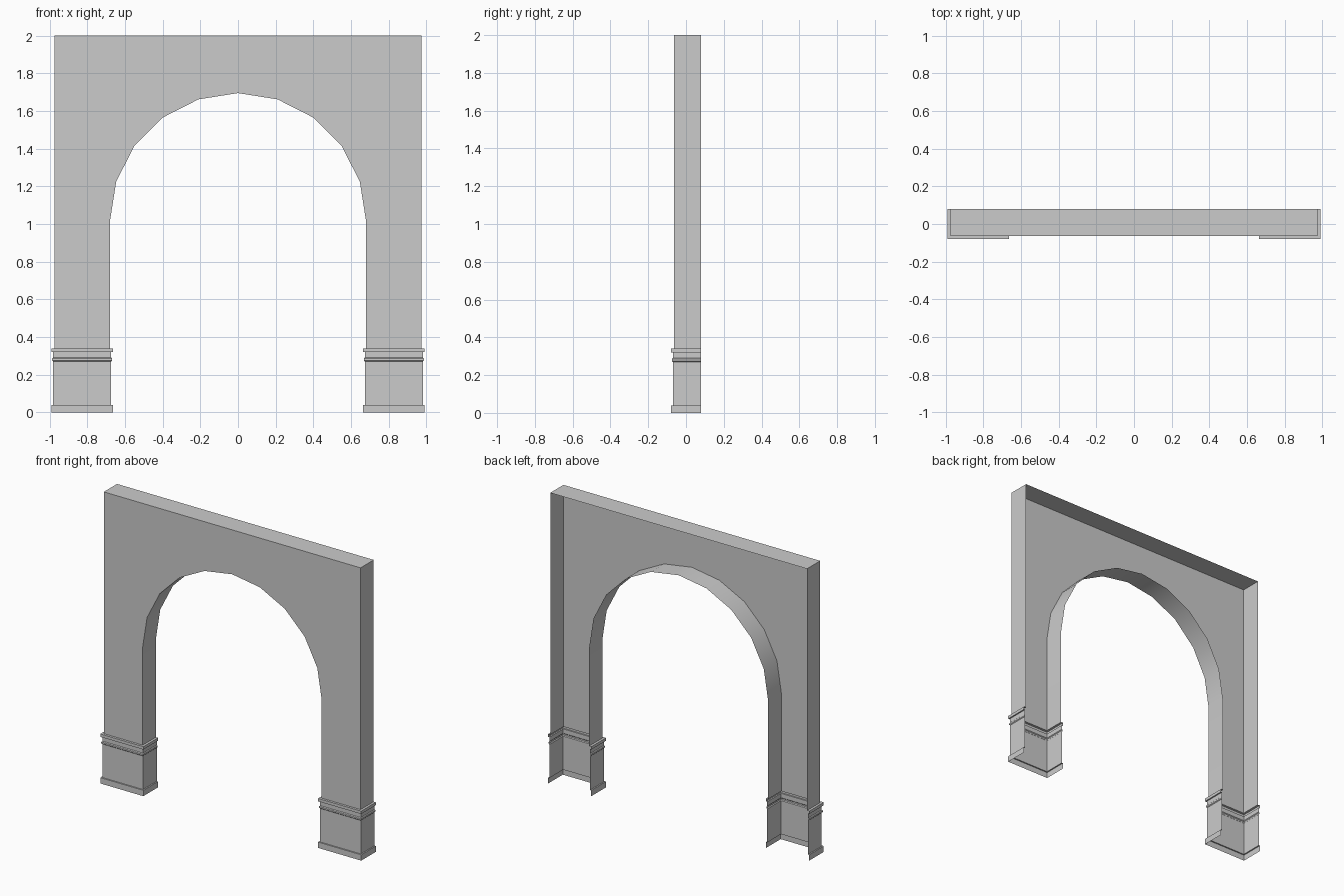
import bpy, bmesh, math

if "Cube" in bpy.data.objects:
    bpy.data.objects.remove(bpy.data.objects["Cube"])

OUT, INN = 0.975, 0.68          # outer and inner faces of the legs
FRONT, BACK = -0.063, 0.08      # front face, open back edge
TOP, LEG_Z, SPRING = 2.0, 0.34, 1.015


def finish(name, bm):
    mesh = bpy.data.meshes.new(name)
    bm.to_mesh(mesh)
    bm.free()
    ob = bpy.data.objects.new(name, mesh)
    bpy.context.collection.objects.link(ob)
    bpy.ops.object.select_all(action='DESELECT')
    bpy.context.view_layer.objects.active = ob
    ob.select_set(True)
    bpy.ops.object.shade_smooth_by_angle(angle=math.radians(30))
    return ob


# Arch wall: front face with returns to the open back; leg ends stay open
arc = [(INN * math.cos(math.pi * i / 10), SPRING + INN * math.sin(math.pi * i / 10))
       for i in range(11)]
outline = [(INN, LEG_Z)] + arc + [(-INN, LEG_Z), (-OUT, LEG_Z), (-OUT, TOP),
                                  (OUT, TOP), (OUT, LEG_Z)]
bm = bmesh.new()
front = [bm.verts.new((x, FRONT, z)) for x, z in outline]
back = [bm.verts.new((x, BACK, z)) for x, z in outline]
face = bm.faces.new(front)
face.normal_update()
flip = face.normal.y > 0
if flip:
    face.normal_flip()
n = len(outline)
for i in range(n):
    j = (i + 1) % n
    if outline[i][1] == LEG_Z and outline[j][1] == LEG_Z:
        continue
    quad = [front[j], front[i], back[i], back[j]]
    bm.faces.new(quad[::-1] if flip else quad)
finish("arch_wall", bm)

# Pedestal: moulding profile (offset, z) swept around three sides of a leg
profile = [(0, 0.34), (0.016, 0.34), (0.016, 0.32), (0.007, 0.32), (0.007, 0.29),
           (0.012, 0.285), (0.012, 0.275), (0.007, 0.27), (0.007, 0.04),
           (0.016, 0.04), (0.016, 0)]
bm = bmesh.new()
rows = []
for d, z in profile:
    path = [(INN - d, BACK), (INN - d, FRONT - d), (OUT + d, FRONT - d), (OUT + d, BACK)]
    rows.append([bm.verts.new((x, y, z)) for x, y in path])
for a, b in zip(rows, rows[1:]):
    for i in range(3):
        bm.faces.new((a[i], b[i], b[i + 1], a[i + 1]))
pedestal = finish("pedestals", bm)
pedestal.modifiers.new("mirror", 'MIRROR').use_axis = (True, False, False)
